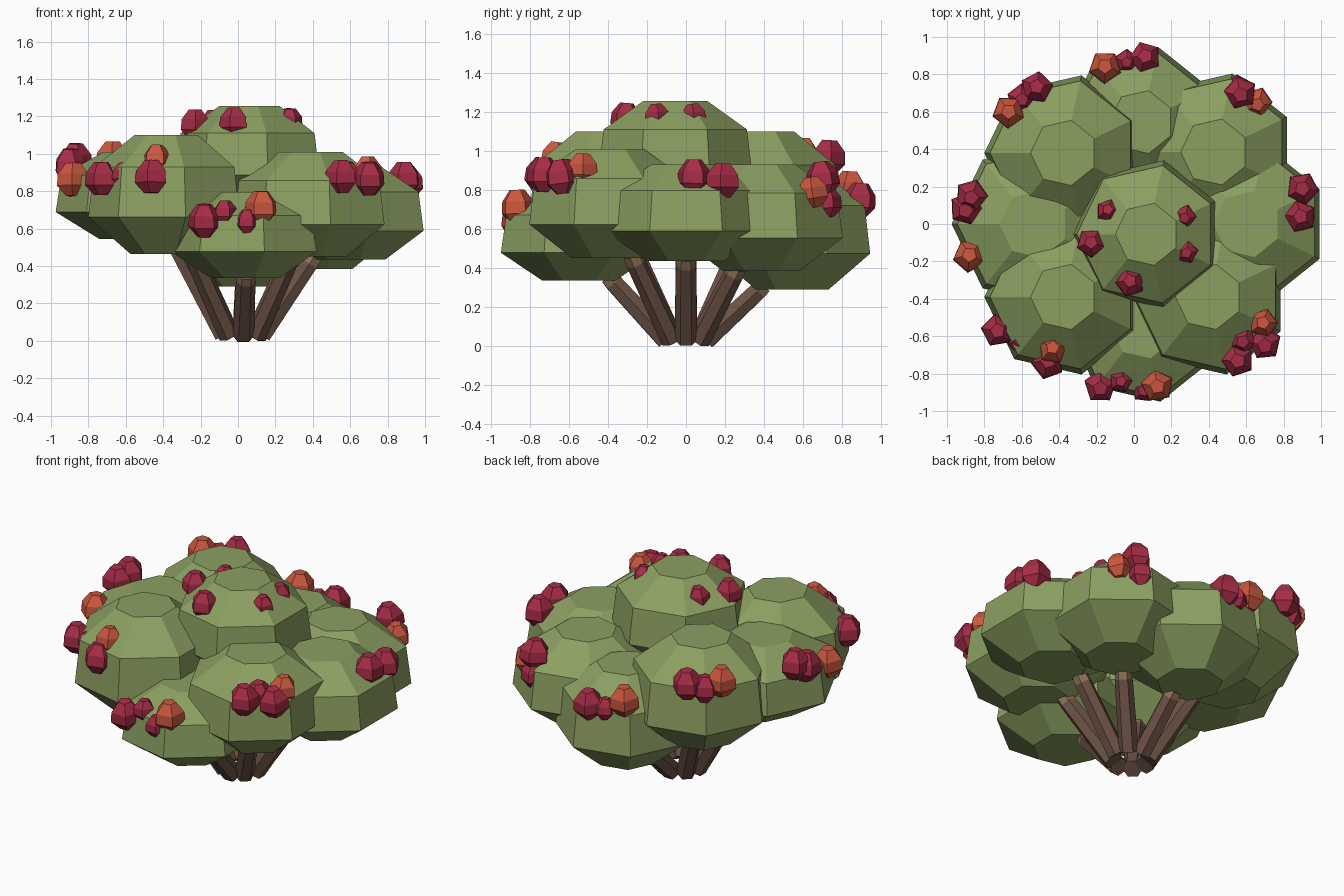
import bpy, bmesh, math, random
from mathutils import Vector, Matrix

random.seed(4)
old = bpy.data.objects.get("Cube")
if old:
    bpy.data.objects.remove(old, do_unlink=True)


def material(name, rgb):
    m = bpy.data.materials.new(name)
    m.use_nodes = True
    colour = (*rgb, 1.0)
    m.diffuse_color = colour
    m.node_tree.nodes["Principled BSDF"].inputs["Base Color"].default_value = colour
    return m


leaf = material("leaf green", (0.26, 0.35, 0.12))
bark = material("bark brown", (0.15, 0.085, 0.06))
tip = material("branch tip tan", (0.27, 0.17, 0.09))
red = material("berry red", (0.38, 0.025, 0.06))
orange = material("berry orange", (0.6, 0.095, 0.05))


def lathe(name, sides, profile, mats, matrix, start=math.pi):
    """Stack of polygon rings (radius, height) with flat end caps."""
    bm = bmesh.new()
    rings = []
    for r, z in profile:
        angles = [start + math.tau * i / sides for i in range(sides)]
        rings.append([bm.verts.new((r * math.cos(a), r * math.sin(a), z)) for a in angles])
    bm.faces.new(rings[0][::-1])
    bm.faces.new(rings[-1])
    for level, (low, high) in enumerate(zip(rings, rings[1:])):
        for i in range(sides):
            j = (i + 1) % sides
            face = bm.faces.new((low[i], low[j], high[j], high[i]))
            # the last band takes the last material
            face.material_index = len(mats) - 1 if level == len(profile) - 2 else 0
    bm.transform(matrix)
    mesh = bpy.data.meshes.new(name)
    bm.to_mesh(mesh)
    bm.free()
    for m in mats:
        mesh.materials.append(m)
    obj = bpy.data.objects.new(name, mesh)
    bpy.context.collection.objects.link(obj)
    return obj


# Foliage clumps: x, y, radius, bottom, top
clumps = {
    "top": (0.07, -0.055, 0.405, 0.72, 1.255),
    "front": (0.05, -0.55, 0.41, 0.335, 0.795),
    "back": (0.04, 0.545, 0.41, 0.29, 0.88),
    "left": (0.605, 0.0, 0.43, 0.435, 0.93),
    "right": (-0.535, 0.0, 0.44, 0.545, 1.01),
    "front_left": (0.40, -0.39, 0.425, 0.45, 1.01),
    "front_right": (-0.375, -0.39, 0.425, 0.465, 1.10),
    "back_left": (0.43, 0.385, 0.43, 0.385, 0.93),
    "back_right": (-0.375, 0.38, 0.425, 0.465, 1.10),
}
for name, (x, y, r, low, high) in clumps.items():
    h = high - low
    profile = [(0.47 * r, 0), (r, 0.31 * h), (0.93 * r, 0.73 * h), (0.42 * r, h)]
    lathe("foliage_" + name, 7, profile, [leaf], Matrix.Translation((x, y, low)))

# Branches fan out from the base, one to each outer clump
hub = Vector((0.025, 0, 0.03))
for name, (x, y, r, low, high) in clumps.items():
    if name == "top":
        continue
    out = Vector((x, y, 0)) - Vector((hub.x, hub.y, 0))
    out.normalize()
    foot = hub + out * 0.1
    reach = 0.40 if name in ("front", "back") else 0.385
    head = hub + out * reach
    head.z = low + 0.02
    axis = head - foot
    turn = axis.to_track_quat("Z", "Y").to_matrix().to_4x4()
    n = axis.length
    profile = [(0.058, 0), (0.052, 0.9 * n), (0.047, n)]
    lathe("branch_" + name, 6, profile, [bark, tip], Matrix.Translation(foot) @ turn)

# Berries grouped by colour: x, y, z, radius
big, mid, small = 0.09, 0.08, 0.065
red_berries = [
    (-0.02, -0.31, 1.17, mid), (-0.23, -0.10, 1.16, mid), (-0.14, 0.07, 1.17, small),
    (0.27, 0.04, 1.18, small), (0.28, -0.15, 1.18, small),
    (-0.73, -0.57, 0.87, big), (-0.46, -0.74, 0.88, big), (-0.61, -0.63, 0.89, small),
    (-0.90, 0.08, 0.94, big), (-0.87, 0.15, 0.97, big),
    (-0.52, 0.73, 0.97, big), (-0.60, 0.67, 0.94, mid),
    (0.57, 0.70, 0.86, big), (0.56, 0.72, 0.74, mid),
    (0.90, 0.19, 0.85, big), (0.89, 0.04, 0.87, big),
    (0.70, -0.64, 0.87, big), (0.555, -0.73, 0.88, big), (0.58, -0.62, 0.88, mid),
    (-0.18, -0.87, 0.645, big), (-0.07, -0.84, 0.69, small), (0.05, -0.89, 0.64, small),
    (0.06, 0.89, 0.75, big), (-0.04, 0.87, 0.74, small),
]
orange_berries = [
    (-0.435, -0.67, 0.97, mid), (-0.88, -0.17, 0.865, big), (-0.67, 0.60, 0.98, big),
    (0.66, 0.65, 0.79, mid), (0.69, -0.53, 0.91, mid),
    (0.125, -0.865, 0.715, big), (-0.155, 0.84, 0.81, big),
]
for label, mat, spots in (("red", red, red_berries), ("orange", orange, orange_berries)):
    for i, (x, y, z, r) in enumerate(spots):
        profile = [(0.45 * r, -r), (r, -0.4 * r), (0.95 * r, 0.3 * r), (0.45 * r, 0.95 * r)]
        lean = Matrix.Rotation(random.uniform(-0.15, 0.15), 4, "X")
        lathe(f"{label}_berry_{i + 1}", 5, profile, [mat],
              Matrix.Translation((x, y, z)) @ lean, random.uniform(0, math.tau))
